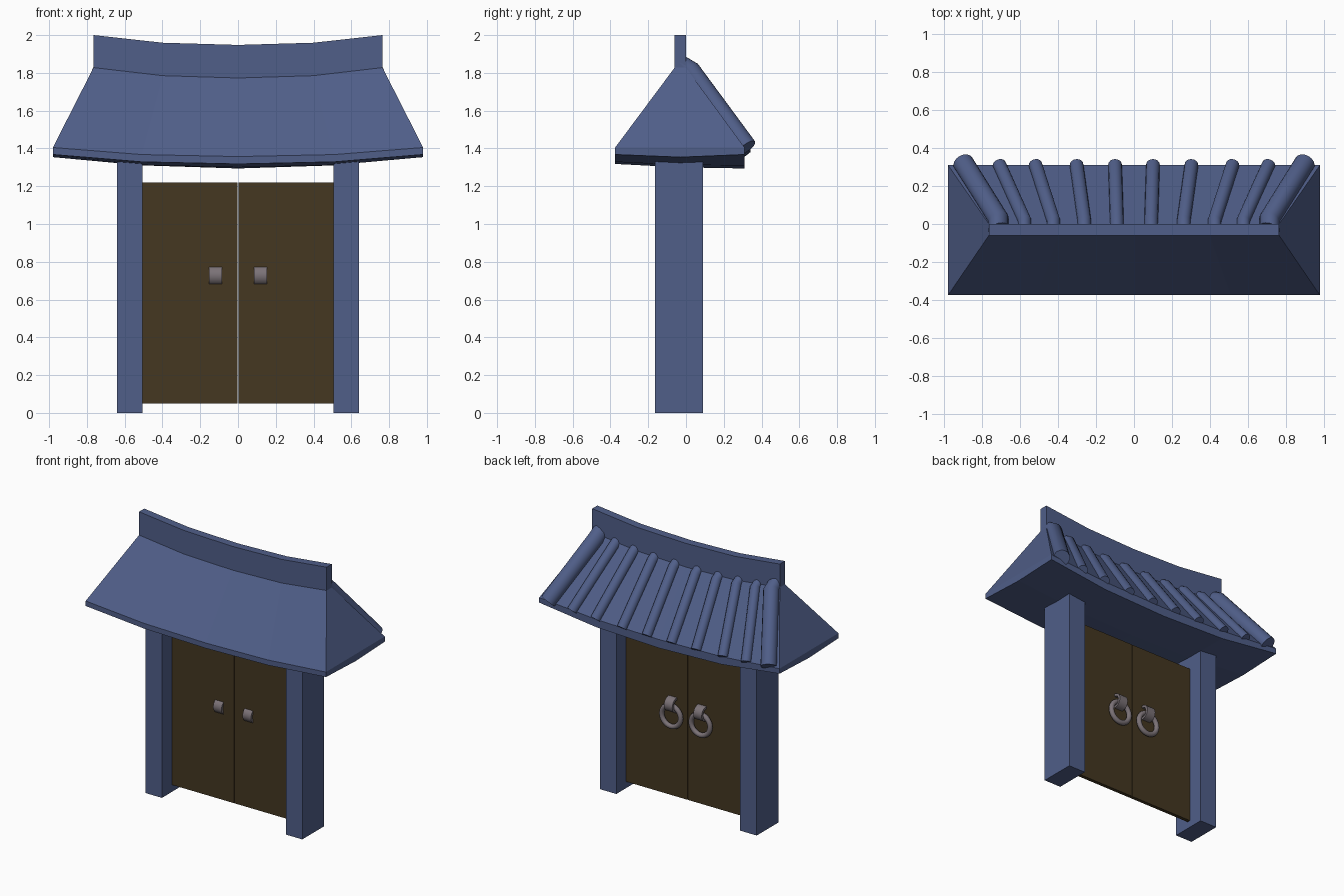
import bpy, bmesh, math
from mathutils import Vector

if "Cube" in bpy.data.objects:
    bpy.data.objects.remove(bpy.data.objects["Cube"])


def material(name, rgb):
    m = bpy.data.materials.new(name)
    m.diffuse_color = (*rgb, 1)
    m.use_nodes = True
    m.node_tree.nodes["Principled BSDF"].inputs["Base Color"].default_value = m.diffuse_color
    return m


BLUE = material("slate blue", (0.080, 0.113, 0.250))
BROWN = material("dark wood", (0.058, 0.038, 0.015))
IRON = material("grey iron", (0.20, 0.17, 0.185))


def finish(name, bm, mat, smooth=False):
    bmesh.ops.recalc_face_normals(bm, faces=bm.faces)
    me = bpy.data.meshes.new(name)
    bm.to_mesh(me)
    bm.free()
    ob = bpy.data.objects.new(name, me)
    bpy.context.collection.objects.link(ob)
    me.materials.append(mat)
    if smooth:
        bpy.ops.object.select_all(action='DESELECT')
        ob.select_set(True)
        bpy.context.view_layer.objects.active = ob
        bpy.ops.object.shade_smooth_by_angle(angle=math.radians(40))
    return ob


def loft(bm, rings, wrap=False, caps=True):
    """Skin a list of closed rings of points."""
    rv = [[bm.verts.new(p) for p in r] for r in rings]
    n = len(rv[0])
    pairs = list(zip(rv, rv[1:])) + ([(rv[-1], rv[0])] if wrap else [])
    for a, b in pairs:
        for i in range(n):
            j = (i + 1) % n
            bm.faces.new((a[i], a[j], b[j], b[i]))
    return rv


def box(name, x0, x1, y0, y1, z0, z1, mat):
    bm = bmesh.new()
    rv = loft(bm, [[(x0, y0, z), (x1, y0, z), (x1, y1, z), (x0, y1, z)] for z in (z0, z1)])
    for r in rv:
        bm.faces.new(r)
    return finish(name, bm, mat)


def sag(s):
    return abs(s) ** 2.3


STATIONS = (-1, -0.52, 0, 0.52, 1)
RX, EX = 0.765, 0.98          # half lengths of ridge and eaves


def ridge_z(s): return 1.773 + 0.055 * sag(s)
def eave_z(s): return 1.357 + 0.048 * sag(s)


# hipped roof slab with sagging eaves
bm = bmesh.new()
rings = []
for s in STATIONS:
    e, k = eave_z(s), sag(s)
    rings.append([(RX * s, -0.06, ridge_z(s)), (EX * s, -0.375, e),
                  (EX * s, -0.375, 1.318 + 0.050 * k), (EX * s, -0.03, 1.300 + 0.054 * k),
                  (EX * s, 0.31, 1.294 + 0.074 * k), (EX * s, 0.31, e), (RX * s, 0.0, ridge_z(s))])
rv = loft(bm, rings)
for r in (rv[0], rv[-1]):
    bm.faces.new((r[0], r[1], r[5], r[6]))
    bm.faces.new(r[1:6])
finish("roof", bm, BLUE)

# ridge beam
bm = bmesh.new()
rv = loft(bm, [[(RX * s, y, z) for y, z in
                ((-0.06, ridge_z(s) - 0.01), (0, ridge_z(s) - 0.01),
                 (0, 1.948 + 0.052 * sag(s)), (-0.06, 1.948 + 0.052 * sag(s)))] for s in STATIONS])
bm.faces.new(rv[0])
bm.faces.new(rv[-1])
finish("ridge_beam", bm, BLUE)


# tile rolls on the back slope
def roll(name, xe, xr, radius, lift):
    p0 = Vector((xe, 0.31, eave_z(xe / EX)))
    p1 = Vector((xr, 0.0, ridge_z(xr / RX)))
    d = (p1 - p0).normalized()
    side = Vector((1, 0, 0))
    side = (side - d * side.dot(d)).normalized()
    up = side.cross(d).normalized()
    if up.z < 0:
        up = -up
    a, b = p0 + up * lift, p1 + up * lift - d * 0.025
    flat = (d + Vector((0, -1.0, -0.15))).normalized()
    up2 = (up + Vector((0, -0.1, 0.5))).normalized()
    c = b + Vector((0, -0.05, 0.028))
    out = []
    for p, u in ((a, up), (b, (up + up2).normalized()), (c, up2)):
        out.append([p + radius * (math.cos(t) * side + math.sin(t) * u)
                    for t in (2 * math.pi * i / 16 for i in range(16))])
    bm = bmesh.new()
    rv = loft(bm, out)
    bm.faces.new(rv[0])
    bm.faces.new(rv[-1])
    finish(name, bm, BLUE, True)


for sgn, tag in ((-1, "left"), (1, "right")):
    for i, (xe, xr) in enumerate(((0.10, 0.09), (0.303, 0.26), (0.52, 0.42), (0.71, 0.57))):
        roll(f"tile_roll_{tag}_{i + 1}", sgn * xe, sgn * xr, 0.036, 0.004)
    roll(f"hip_roll_{tag}", sgn * 0.90, sgn * 0.705, 0.056, 0.013)

    # post and door leaf
    xs = sorted((sgn * 0.505, sgn * 0.64))
    box(f"post_{tag}", *xs, -0.165, 0.09, 0, 1.335, BLUE)
    xs = sorted((sgn * 0.002, sgn * 0.505))
    box(f"door_{tag}", *xs, -0.045, -0.02, 0.05, 1.22, BROWN)

    # handle bracket: a band through the door
    hx, hz, hy = sgn * 0.12, 0.727, -0.016
    bm = bmesh.new()
    loft(bm, [[(hx + dx, hy + r * math.cos(t), hz + r * math.sin(t))
               for dx, r in ((-0.034, 0.054), (0.034, 0.054), (0.034, 0.036), (-0.034, 0.036))]
              for t in (2 * math.pi * i / 20 for i in range(20))], wrap=True)
    finish(f"handle_bracket_{tag}", bm, IRON, True)

    # ring hanging on the back
    bm = bmesh.new()
    loft(bm, [[(hx + (0.077 + 0.018 * math.cos(u)) * math.cos(t), 0.001 + 0.018 * math.sin(u),
                0.645 + (0.077 + 0.018 * math.cos(u)) * math.sin(t))
               for u in (2 * math.pi * j / 10 for j in range(10))]
              for t in (2 * math.pi * i / 28 for i in range(28))], wrap=True)
    finish(f"handle_ring_{tag}", bm, IRON, True)
